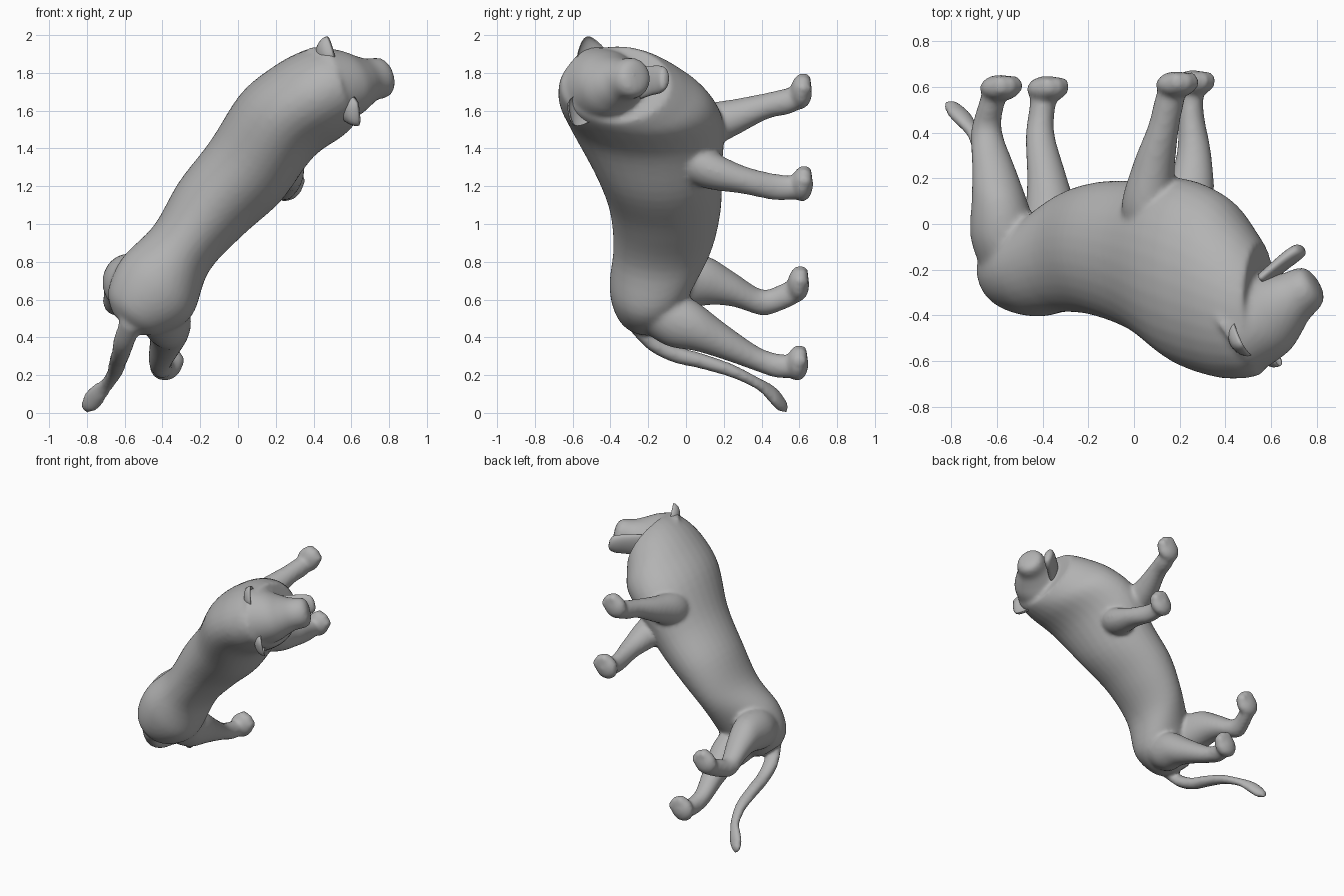
import bpy, bmesh, math
from mathutils import Vector, Matrix

Y, X, Z = Vector((0, 1, 0)), Vector((1, 0, 0)), Vector((0, 0, 1))
FWD = Vector((.62, 0, .78)).normalized()      # spine direction
SIDE = Vector((-.78, 0, .62)).normalized()    # toward the animal's left

fur = bpy.data.materials.new("grey_fur")
fur.diffuse_color = (.45, .45, .45, 1)


def finish(name, bm):
    bmesh.ops.recalc_face_normals(bm, faces=bm.faces)
    for f in bm.faces:
        f.smooth = True
    me = bpy.data.meshes.new(name)
    bm.to_mesh(me)
    bm.free()
    me.materials.append(fur)
    ob = bpy.data.objects.new(name, me)
    bpy.context.collection.objects.link(ob)
    return ob


def spline(rows, steps=5):
    """Catmull-Rom interpolation of whole ring rows."""
    out = []
    n = len(rows)
    for i in range(n - 1):
        a, b, c, d = rows[max(i - 1, 0)], rows[i], rows[i + 1], rows[min(i + 2, n - 1)]
        for k in range(steps):
            t = k / steps
            out.append([.5 * (2 * q + (r - p) * t + (2 * p - 5 * q + 4 * r - s) * t * t
                              + (3 * q - p - 3 * r + s) * t ** 3)
                        for p, q, r, s in zip(a, b, c, d)])
    out.append(rows[-1])
    return out


def loft(bm, rows, v=Y, sides=32):
    """Rings of x, y, z, side radius, other radius, tilt of the side axis."""
    rings = []
    for x, y, z, ru, rv, tilt in spline(rows):
        a = math.radians(tilt)
        u = Vector((-math.sin(a), 0, math.cos(a)))
        c = Vector((x, y, z))
        rings.append([bm.verts.new(c + u * ru * math.cos(t) + v * rv * math.sin(t))
                      for t in (2 * math.pi * j / sides for j in range(sides))])
    for r, s in zip(rings, rings[1:]):
        for j in range(sides):
            k = (j + 1) % sides
            bm.faces.new((r[j], r[k], s[k], s[j]))
    bm.faces.new(rings[0])
    bm.faces.new(rings[-1])


def ellipsoid(bm, c, a, b, d):
    """Sphere stretched along three axis vectors."""
    m = Matrix((a, b, d)).transposed().to_4x4()
    m.translation = c
    return bmesh.ops.create_uvsphere(bm, u_segments=20, v_segments=12, radius=1, matrix=m)["verts"]


def limb(bm, rows):
    """Limb whose rings lie in the x-z plane."""
    loft(bm, [(x, y, z, rz, rx, 0) for x, y, z, rx, rz in rows], X)


def paw(bm, c):
    c = Vector(c)
    ellipsoid(bm, c, FWD * .096, SIDE * .087, Y * .058)
    for k in (-1, 0, 1):
        ellipsoid(bm, c + FWD * (.06 - .012 * abs(k)) + SIDE * .042 * k + Y * .01,
                  FWD * .042, SIDE * .032, Y * .045)


bm = bmesh.new()
# torso, from rump to ruff
loft(bm, [(-.60, -.20, .47, .08, .08, 50), (-.55, -.20, .53, .18, .165, 50),
          (-.43, -.19, .665, .24, .215, 50), (-.30, -.125, .87, .19, .26, 50),
          (-.145, -.11, 1.08, .22, .295, 50), (.04, -.145, 1.28, .245, .335, 50),
          (.205, -.205, 1.52, .255, .405, 48), (.365, -.27, 1.645, .258, .40, 42),
          (.48, -.335, 1.715, .24, .34, 30), (.55, -.37, 1.74, .215, .29, 20)])
# skull and muzzle
loft(bm, [(.45, -.46, 1.73, .22, .21, 18), (.57, -.40, 1.745, .185, .19, 18),
          (.64, -.36, 1.755, .145, .155, 18), (.70, -.32, 1.765, .115, .118, 16),
          (.76, -.28, 1.775, .108, .10, 14), (.787, -.26, 1.78, .085, .078, 14),
          (.80, -.255, 1.78, .04, .035, 14)], Vector((-.5, .86, -.1)))
# front legs: left reaches forward
limb(bm, [(.10, -.12, 1.47, .09, .10), (.06, .06, 1.50, .115, .13), (.085, .25, 1.56, .094, .10),
          (.13, .43, 1.625, .069, .07), (.155, .54, 1.65, .066, .07), (.17, .61, 1.67, .06, .06)])
paw(bm, (.185, .61, 1.70))
limb(bm, [(.17, -.14, 1.40, .09, .10), (.235, .08, 1.305, .11, .11), (.262, .30, 1.235, .077, .075),
          (.25, .48, 1.195, .056, .07), (.25, .61, 1.195, .055, .06)])
paw(bm, (.258, .615, 1.21))
# hind legs with bent hocks
limb(bm, [(-.51, -.22, .65, .15, .15), (-.565, -.06, .685, .15, .155), (-.59, .11, .70, .12, .13),
          (-.615, .25, .655, .094, .093), (-.645, .40, .585, .069, .069),
          (-.63, .50, .61, .058, .071), (-.60, .59, .65, .06, .07)])
paw(bm, (-.585, .595, .68))
limb(bm, [(-.43, -.24, .58, .14, .14), (-.385, -.10, .51, .13, .155), (-.365, .05, .46, .113, .133),
          (-.38, .20, .38, .088, .098), (-.41, .38, .285, .065, .067),
          (-.405, .48, .25, .057, .065), (-.39, .58, .245, .06, .06)])
paw(bm, (-.38, .59, .26))
# tail with a tuft
limb(bm, [(-.56, -.30, .50, .06, .06), (-.60, -.20, .39, .058, .055), (-.62, -.07, .315, .05, .047),
          (-.635, .08, .275, .048, .042), (-.65, .25, .22, .043, .037), (-.69, .38, .155, .038, .035),
          (-.735, .44, .11, .047, .05), (-.772, .49, .065, .052, .056), (-.805, .54, .025, .024, .026)])
body = finish("lioness_body", bm)
rm = body.modifiers.new("merge", 'REMESH')
rm.mode = 'VOXEL'
rm.voxel_size = .014
rm.use_smooth_shade = True
sm = body.modifiers.new("soften", 'SMOOTH')
sm.factor, sm.iterations = .5, 9

# open lower jaw
bm = bmesh.new()
loft(bm, [(.57, -.24, 1.75, .09, .03, 14), (.64, -.18, 1.76, .08, .032, 14),
          (.69, -.14, 1.765, .075, .034, 14), (.725, -.115, 1.77, .058, .03, 14),
          (.738, -.105, 1.77, .025, .014, 14)], Vector((-.6, .8, 0)))
finish("lower_jaw", bm)

# nose pad
bm = bmesh.new()
ellipsoid(bm, Vector((.788, -.285, 1.785)), Vector((.022, .012, 0)),
          Vector((-.02, .035, 0)), Vector((-.008, 0, .045)))
finish("nose", bm)

# cupped ears, hollow on the face side
for name, c, out, wide in (("left_ear", (.475, -.50, 1.905), (.0, -.25, .95), (.45, -.85, -.2)),
                           ("right_ear", (.605, -.555, 1.60), (.4, -.35, -.8), (.45, -.8, .3))):
    out = Vector(out).normalized()
    wide = Vector(wide)
    wide = (wide - out * wide.dot(out)).normalized()
    front = out.cross(wide).normalized()
    if front.x < 0:
        front = -front
    c = Vector(c)
    bm = bmesh.new()
    for vert in ellipsoid(bm, c, out * .092, wide * .085, front * .06):
        d = (vert.co - c).dot(front)
        h = (vert.co - c).dot(out) / .092
        if d > 0:
            vert.co -= front * d * 1.5
        # narrow toward the tip
        vert.co -= wide * (vert.co - c).dot(wide) * .45 * max(h, 0)
    finish(name, bm)
